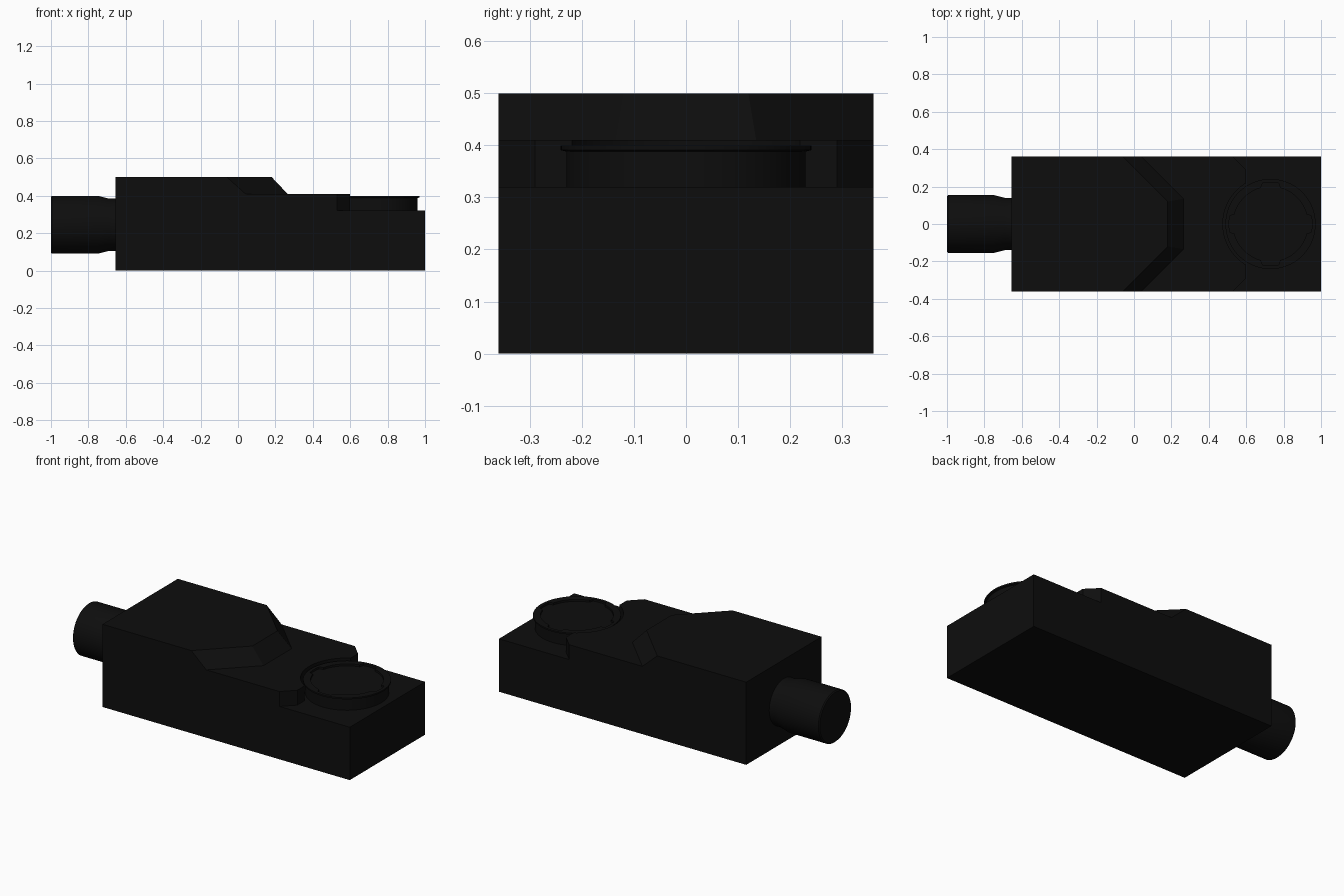
import bpy, bmesh
from math import cos, sin, pi, acos, radians

cube = bpy.data.objects.get("Cube")
if cube:
    bpy.data.objects.remove(cube, do_unlink=True)

black = bpy.data.materials.new("matte_black")
black.use_nodes = True
colour = (0.0042, 0.0042, 0.0042, 1)
black.diffuse_color = colour
black.node_tree.nodes["Principled BSDF"].inputs["Base Color"].default_value = colour


def loft(name, rings):
    """Skin a stack of equal-sized point rings and cap both ends."""
    bm = bmesh.new()
    loops = [[bm.verts.new(p) for p in ring] for ring in rings]
    n = len(loops[0])
    for a, b in zip(loops, loops[1:]):
        for i in range(n):
            j = (i + 1) % n
            bm.faces.new((a[i], a[j], b[j], b[i]))
    bm.faces.new(loops[0][::-1])
    bm.faces.new(loops[-1])
    bmesh.ops.recalc_face_normals(bm, faces=bm.faces)
    mesh = bpy.data.meshes.new(name)
    bm.to_mesh(mesh)
    bm.free()
    mesh.materials.append(black)
    obj = bpy.data.objects.new(name, mesh)
    bpy.context.collection.objects.link(obj)
    return obj


def activate(obj):
    bpy.ops.object.select_all(action='DESELECT')
    obj.select_set(True)
    bpy.context.view_layer.objects.active = obj


def carve(obj, cutter):
    cutter.hide_render = True
    activate(obj)
    mod = obj.modifiers.new("carve", 'BOOLEAN')
    mod.operation = 'DIFFERENCE'
    mod.solver = 'EXACT'
    mod.object = cutter
    bpy.ops.object.modifier_apply(modifier=mod.name)
    bpy.data.objects.remove(cutter, do_unlink=True)


def smooth(obj):
    activate(obj)
    bpy.ops.object.shade_smooth_by_angle(angle=radians(25))


def at_height(points, z):
    return [(x, y, z) for x, y in points]


def mirrored(half):
    """Close an outline given its -y half."""
    return half + [(x, -y) for x, y in reversed(half)]


# Housing: block with a raised hump and a low shelf carved out
half_width = 0.36
block = mirrored([(-0.655, -half_width), (1, -half_width)])
housing = loft("housing", [at_height(block, 0), at_height(block, 0.5)])


def around_hump(nose_x, nose_y):
    reach = 0.5
    return mirrored([(1.2, -reach), (nose_x - reach + nose_y, -reach), (nose_x, -nose_y)])


carve(housing, loft("hump_cutter", [at_height(around_hump(0.265, 0.135), 0.41),
                                    at_height(around_hump(0.095, 0.105), 0.59)]))

# Shelf edge: angled corners and a round pocket behind the cap
cap_x, pocket = 0.73, 0.255
start = acos((0.6 - cap_x) / pocket)
arc = [start + (pi - start) * i / 16 for i in range(16)]
shelf = [(1.2, -0.5), (0.39, -0.5), (0.6, -0.29)]
shelf += [(cap_x + pocket * cos(a), -pocket * sin(a)) for a in arc]
shelf = mirrored(shelf)
carve(housing, loft("shelf_cutter", [at_height(shelf, 0.32), at_height(shelf, 0.6)]))

# Round cap with a thin lip and a recessed, four-notched face
segments = 96


def cap_ring(radius, z, notch=0):
    ring = []
    for i in range(segments):
        a = 2 * pi * i / segments
        near_axis = abs((i + segments // 8) % (segments // 4) - segments // 8) <= 3
        r = radius + (notch if near_axis else 0)
        ring.append((cap_x + r * cos(a), r * sin(a), z))
    return ring


cap = loft("round_cap", [cap_ring(0.23, 0.315), cap_ring(0.23, 0.388),
                         cap_ring(0.241, 0.391), cap_ring(0.241, 0.4),
                         cap_ring(0.2, 0.4, 0.022), cap_ring(0.2, 0.388, 0.022)])
smooth(cap)

# Round connector with a tapered neck
profile = [(-1, 0.149), (-0.994, 0.155), (-0.75, 0.155), (-0.69, 0.14), (-0.65, 0.14)]
turn = [2 * pi * i / 64 for i in range(64)]
connector = loft("connector", [[(x, r * cos(a), 0.245 + r * sin(a)) for a in turn]
                               for x, r in profile])
smooth(connector)
